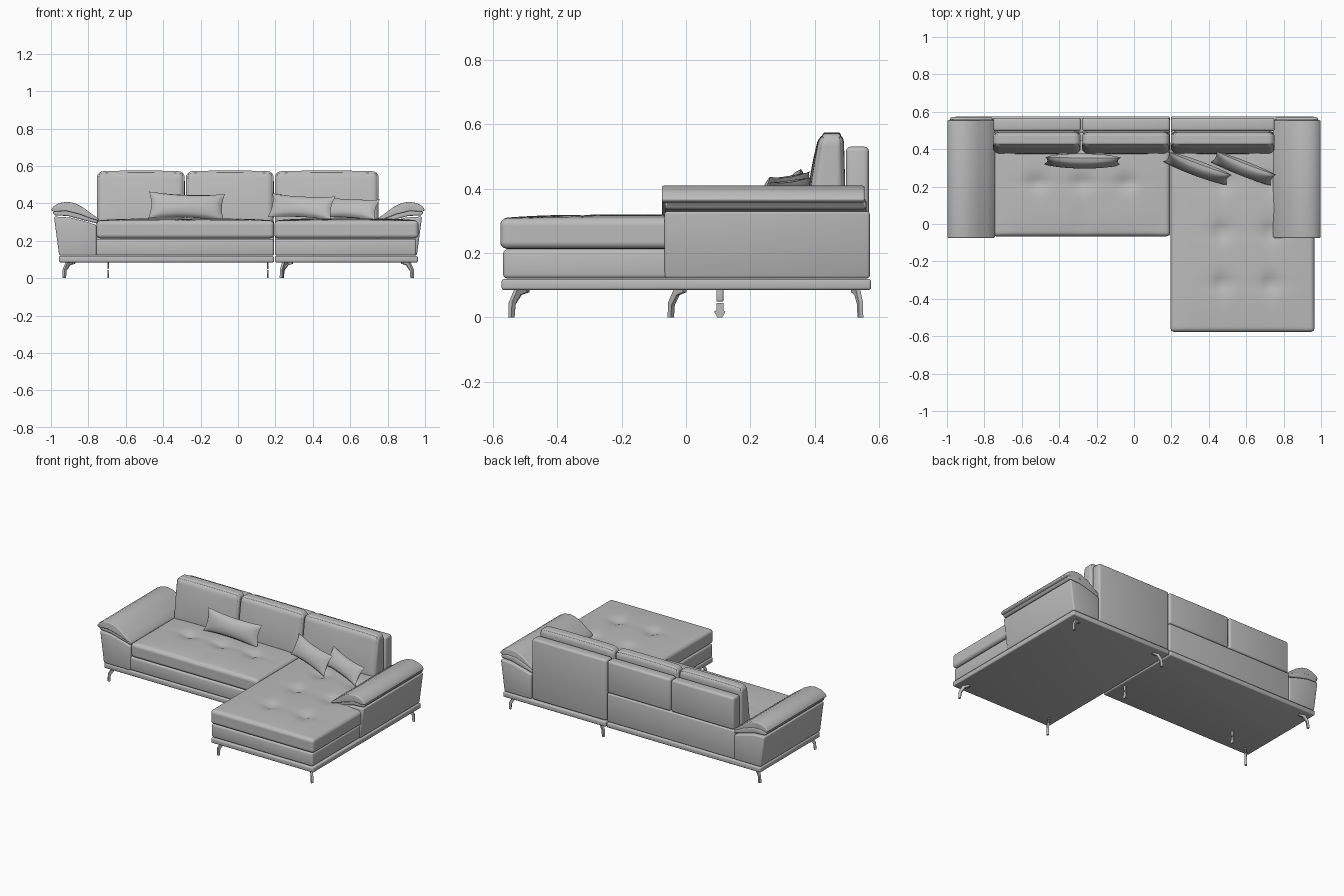
import bpy, bmesh, math
from mathutils import Vector, Matrix

cube = bpy.data.objects.get("Cube")
if cube:
    bpy.data.objects.remove(cube, do_unlink=True)


def material(name, value):
    m = bpy.data.materials.new(name)
    m.use_nodes = True
    m.diffuse_color = (value, value, value, 1)
    m.node_tree.nodes["Principled BSDF"].inputs["Base Color"].default_value = (value, value, value, 1)
    return m


grey = material("grey upholstery", 0.5)
parts = []


def finish(name, bm):
    bmesh.ops.recalc_face_normals(bm, faces=bm.faces)
    me = bpy.data.meshes.new(name)
    bm.to_mesh(me)
    bm.free()
    me.materials.append(grey)
    ob = bpy.data.objects.new(name, me)
    bpy.context.collection.objects.link(ob)
    parts.append(ob)
    return ob


def bevel(bm, width, segments=3):
    edges = [e for e in bm.edges if e.calc_face_angle(0) > math.radians(35)]
    bmesh.ops.bevel(bm, geom=edges, offset=width, segments=segments, profile=0.5,
                    affect='EDGES', clamp_overlap=True)


def box(name, lo, hi, r=0.008):
    lo, hi = Vector(lo), Vector(hi)
    bm = bmesh.new()
    bmesh.ops.create_cube(bm, size=1)
    for v in bm.verts:
        v.co = (lo + hi) / 2 + v.co * (hi - lo)
    bevel(bm, r)
    return finish(name, bm)


def cushion(name, lo, hi, r, warp=None, cuts=28):
    """Rounded, finely divided box; warp(position, unit coords) shapes it further."""
    lo, hi = Vector(lo), Vector(hi)
    mid, half = (lo + hi) / 2, (hi - lo) / 2
    bm = bmesh.new()
    bmesh.ops.create_cube(bm, size=2)
    bmesh.ops.subdivide_edges(bm, edges=bm.edges[:], cuts=cuts, use_grid_fill=True)
    for v in bm.verts:
        u = Vector([math.sin(c * math.pi / 2) for c in v.co])
        p = Vector([u[i] * half[i] for i in range(3)])
        core = Vector([max(-half[i] + r, min(half[i] - r, p[i])) for i in range(3)])
        d = p - core
        if d.length > 1e-6:
            p = core + d.normalized() * r
        p += mid
        v.co = warp(p, u) if warp else p
    return finish(name, bm)


def prism(name, outline, y0, y1, r, segments=3):
    """Closed x-z outline extruded along y with rounded edges."""
    bm = bmesh.new()
    face = bm.faces.new([bm.verts.new((x, y0, z)) for x, z in outline])
    ext = bmesh.ops.extrude_face_region(bm, geom=[face])
    for v in ext["geom"]:
        if isinstance(v, bmesh.types.BMVert):
            v.co.y = y1
    bmesh.ops.recalc_face_normals(bm, faces=bm.faces)
    bevel(bm, r, segments)
    return finish(name, bm)


def tufted(tufts, creases=()):
    """Soft crown on the upper side with button dimples and creases."""
    def warp(p, u):
        if u.z > 0:
            lift = 0.012 * (1 - u.x ** 4) * (1 - u.y ** 4)
            for tx, ty in tufts:
                lift -= 0.016 * math.exp(-((p.x - tx) ** 2 + (p.y - ty) ** 2) / 0.0022)
                for a, b in ((p.x - tx, p.y - ty), (p.y - ty, p.x - tx)):
                    lift -= 0.004 * math.exp(-(a / 0.02) ** 2 - (b / 0.12) ** 2)
            for cx, cy in creases:
                lift -= 0.009 * math.exp(-((p.x - cx) / 0.018) ** 2 - ((p.y - cy) / 0.09) ** 4)
            p.z += lift * u.z
        return p
    return warp


# Plinths and lower seat bodies
box("main_plinth", (-0.957, -0.062, 0.085), (0.192, 0.575, 0.119))
box("chaise_plinth", (0.198, -0.573, 0.085), (0.962, 0.575, 0.119))
box("main_seat_body", (-0.77, -0.06, 0.121), (0.192, 0.5, 0.211), 0.012)
box("chaise_seat_body", (0.198, -0.568, 0.121), (0.953, 0.5, 0.211), 0.012)

# Tufted seat cushions
cushion("main_seat_cushion", (-0.757, -0.066, 0.213), (0.193, 0.45, 0.308), 0.022,
        tufted([(-0.52, 0.22), (-0.28, 0.22), (-0.04, 0.22)], [(-0.28, 0.03)]), 40)
cushion("chaise_seat_cushion", (0.195, -0.577, 0.213), (0.965, 0.45, 0.308), 0.022,
        tufted([(x, y) for x in (0.47, 0.73) for y in (-0.32, -0.04, 0.22)]), 44)

# Arms: body, under pad and curved top pad, on both sides
body = [(0.757, 0.121), (0.956, 0.121), (0.984, 0.33), (0.9, 0.325), (0.82, 0.305), (0.757, 0.285)]
under = [(0.752, 0.292), (0.83, 0.312), (0.91, 0.333), (0.98, 0.336), (0.992, 0.352),
         (0.95, 0.368), (0.88, 0.365), (0.81, 0.34), (0.75, 0.31)]
top = [(0.742, 0.306), (0.79, 0.32), (0.85, 0.343), (0.92, 0.36), (0.985, 0.355), (1.0, 0.365),
       (0.985, 0.386), (0.955, 0.402), (0.915, 0.409), (0.875, 0.402), (0.83, 0.38), (0.785, 0.346),
       (0.748, 0.32)]
for side, s in (("left", 1), ("right", -1)):
    flip = lambda pts: [(s * x, z) for x, z in pts]
    prism(side + "_arm_body", flip(body), -0.067, 0.571, 0.009)
    prism(side + "_arm_under_pad", flip(under), -0.066, 0.56, 0.007)
    prism(side + "_arm_top_pad", flip(top), -0.075, 0.555, 0.012, 4)

# Rear shell: one tall panel behind the chaise, two short ones over a band
box("rear_band", (-0.757, 0.49, 0.121), (0.192, 0.568, 0.312))
box("rear_panel_chaise", (0.198, 0.497, 0.121), (0.752, 0.568, 0.53), 0.014)
box("rear_panel_middle", (-0.277, 0.497, 0.314), (0.192, 0.568, 0.53), 0.014)
box("rear_panel_right", (-0.752, 0.497, 0.314), (-0.284, 0.568, 0.53), 0.014)


# Back cushions, wedge shaped and leaning back
def lean(p, u):
    t = max(0.0, (p.z - 0.29) / 0.28)
    front = (1 - u.y) / 2
    p.y += 0.04 * t ** 1.3 * front - 0.008 * t * (1 - front)
    if u.y < 0:
        p.y -= 0.008 * (1 - u.x ** 2) * (1 - u.z ** 2)
    if u.z > 0:
        p.z += 0.005 * (1 - u.x ** 4) * u.z
    return p


for name, x0, x1 in (("right", -0.754, -0.285), ("middle", -0.278, 0.191), ("chaise", 0.197, 0.752)):
    cushion("back_cushion_" + name, (x0, 0.376, 0.285), (x1, 0.498, 0.57), 0.032, lean)


# Loose pillows with pinched corners
def pillow(name, centre, a, b, thick, turn, tilt, roll=0):
    bm = bmesh.new()
    for sign in (-1, 1):
        made = bmesh.ops.create_grid(bm, x_segments=24, y_segments=16, size=1)
        for v in made["verts"]:
            u, w = v.co.x, v.co.y
            puff = max(0.0, (1 - u * u) * (1 - w * w)) ** 0.45
            v.co = (a * u * (1 - 0.07 * (1 - w * w)), sign * thick * puff,
                    b * w * (1 - 0.16 * (1 - u * u)))
    bmesh.ops.remove_doubles(bm, verts=bm.verts, dist=1e-5)
    turnm = (Matrix.Rotation(math.radians(turn), 4, 'Z') @ Matrix.Rotation(math.radians(tilt), 4, 'X')
             @ Matrix.Rotation(math.radians(roll), 4, 'Y'))
    bmesh.ops.transform(bm, matrix=Matrix.Translation(centre) @ turnm, verts=bm.verts)
    finish(name, bm)


pillow("pillow_middle", (-0.275, 0.337, 0.385), 0.203, 0.074, 0.038, 0, -15, 2)
pillow("pillow_chaise_front", (0.34, 0.297, 0.382), 0.18, 0.07, 0.036, -19, -25, 3)
pillow("pillow_chaise_rear", (0.585, 0.297, 0.373), 0.172, 0.064, 0.034, -20, -30, 3)


# Bent blade legs: strip profile (outward distance, height), splayed towards (dx, dy)
def leg(name, x, y, dx, dy):
    strip = [(-0.062, 0.086), (-0.062, 0.078), (-0.034, 0.07), (-0.012, 0.04), (-0.008, 0.0),
             (0.006, 0.0), (0.004, 0.046), (-0.02, 0.086)]
    out = Vector((dx, dy, 0)).normalized()
    side = Vector((-out.y, out.x, 0)) * 0.007
    bm = bmesh.new()
    rings = [[bm.verts.new(Vector((x, y, z)) + out * d + side * k) for d, z in strip] for k in (-1, 1)]
    n = len(strip)
    for ring in rings:
        bm.faces.new(ring)
    for i in range(n):
        j = (i + 1) % n
        bm.faces.new((rings[0][i], rings[0][j], rings[1][j], rings[1][i]))
    finish(name, bm)


leg("leg_main_front", -0.93, -0.048, -1, -1)
leg("leg_main_back", -0.93, 0.542, -1, 0.4)
leg("leg_chaise_front_left", 0.932, -0.543, 1, -1)
leg("leg_chaise_front_right", 0.232, -0.543, -0.6, -1)
leg("leg_chaise_back_left", 0.932, 0.542, 1, 0.4)
leg("leg_chaise_back_right", 0.235, 0.542, -1, 0.4)

# Adjustable centre supports: short post over a flared foot
for name, x in (("outer", -0.695), ("inner", 0.16)):
    box("support_post_" + name, (x - 0.004, 0.094, 0.05), (x + 0.004, 0.116, 0.086), 0.001)
    bm = bmesh.new()
    shape = [(-0.008, 0), (0.008, 0), (0.018, 0.018), (0.011, 0.022), (0.011, 0.045),
             (-0.011, 0.045), (-0.011, 0.022), (-0.018, 0.018)]
    f = bm.faces.new([bm.verts.new((x - 0.004, 0.105 + d, z)) for d, z in shape])
    ext = bmesh.ops.extrude_face_region(bm, geom=[f])
    for v in ext["geom"]:
        if isinstance(v, bmesh.types.BMVert):
            v.co.x += 0.008
    finish("support_foot_" + name, bm)

# Smooth shading with crisp edges
bpy.ops.object.select_all(action='DESELECT')
for ob in parts:
    ob.select_set(True)
bpy.context.view_layer.objects.active = parts[0]
bpy.ops.object.shade_smooth_by_angle(angle=math.radians(35))
